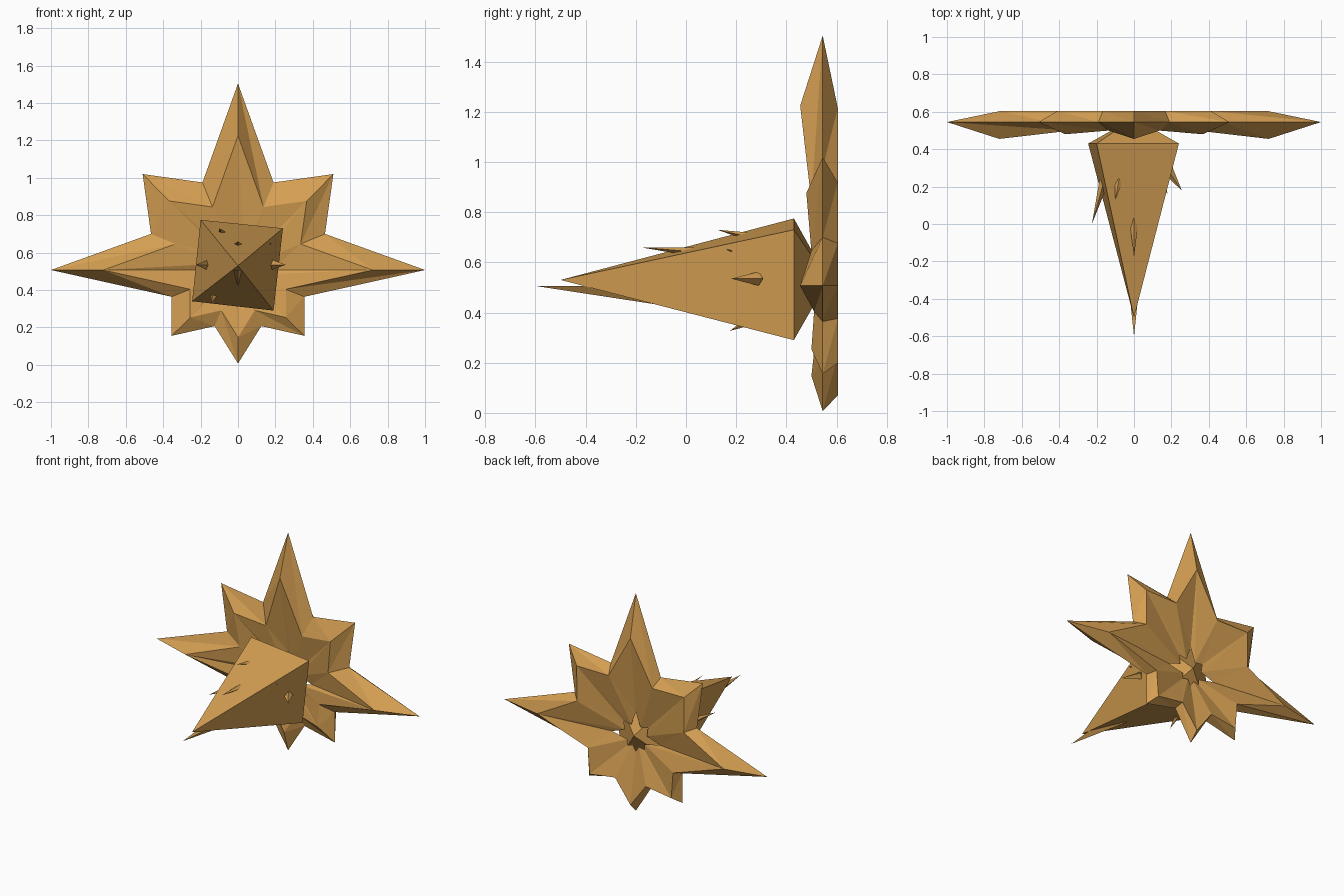
import bpy, bmesh, math
from mathutils import Vector

if "Cube" in bpy.data.objects:
    bpy.data.objects.remove(bpy.data.objects["Cube"])

mat = bpy.data.materials.new("tan_gold")
mat.diffuse_color = (0.66, 0.345, 0.085, 1)
mat.use_nodes = True
mat.node_tree.nodes["Principled BSDF"].inputs["Base Color"].default_value = mat.diffuse_color


def make(name, bm):
    bmesh.ops.recalc_face_normals(bm, faces=bm.faces)
    me = bpy.data.meshes.new(name)
    bm.to_mesh(me)
    bm.free()
    me.materials.append(mat)
    ob = bpy.data.objects.new(name, me)
    bpy.context.collection.objects.link(ob)
    return ob


CZ, MID = 0.507, 0.545

# star plate: half outline (x, z from centre), mirrored to the other side
half = [(0, 0.997), (0.19, 0.468), (0.51, 0.513), (0.465, 0.193), (1.0, 0.0),
        (0.355, -0.143), (0.355, -0.352), (0.125, -0.30), (0, -0.5)]
outline = half + [(-x, z) for x, z in reversed(half[1:-1])]


def back_scale(l):
    return min(1.0, 1.04 - 0.33 * l)


# rings around the blade section: rim, front ridge, inner hole, back edge
bm = bmesh.new()
rings = [[], [], [], []]
for x, z in outline:
    l = math.hypot(x, z)
    b = back_scale(l)
    for ring, (s, y) in zip(rings, [(1, MID), (0.72, MID - 0.09 * l),
                                    (0.18, MID), (b, 0.605)]):
        ring.append(bm.verts.new((x * s, y, CZ + z * s)))
n = len(outline)
for k in range(4):
    a, b = rings[k], rings[(k + 1) % 4]
    for i in range(n):
        j = (i + 1) % n
        q = [a[i], a[j], b[j], b[i]]
        # triangles keep the twisted panels flat
        bm.faces.new((q[0], q[1], q[2]))
        bm.faces.new((q[0], q[2], q[3]))
make("star_plate", bm)

# central four-sided spike with a shallow pyramid back
bm = bmesh.new()
base = [bm.verts.new((x, 0.43, z)) for x, z in
        [(-0.20, 0.775), (0.24, 0.73), (0.19, 0.29), (-0.245, 0.34)]]
for y in (-0.5, 0.567):
    tip = bm.verts.new((0, y, 0.53))
    for i in range(4):
        bm.faces.new((base[i], base[(i + 1) % 4], tip))
make("central_spike", bm)


# small four-sided thorns growing from the spike
def thorn(name, root, tip, rx, rz):
    root, tip = Vector(root), Vector(tip)
    d = (tip - root).normalized()
    u = d.cross(Vector((0, 0, 1))).normalized()
    v = u.cross(d)
    bm = bmesh.new()
    r = [bm.verts.new(root + o) for o in (u * rx, v * rz, -u * rx, -v * rz)]
    t = bm.verts.new(tip)
    bm.faces.new(r)
    for i in range(4):
        bm.faces.new((r[i], r[(i + 1) % 4], t))
    make(name, bm)


thorn("top_thorn", (0, 0.03, 0.642), (0, -0.18, 0.66), 0.025, 0.018)
thorn("upper_left_thorn", (-0.08, 0.24, 0.705), (-0.10, 0.125, 0.73), 0.022, 0.015)
thorn("upper_right_thorn", (0.16, 0.20, 0.64), (0.18, 0.16, 0.652), 0.01, 0.007)
thorn("right_thorn", (0.18, 0.29, 0.535), (0.255, 0.18, 0.535), 0.03, 0.028)
thorn("left_thorn", (-0.16, 0.23, 0.533), (-0.225, 0.0, 0.535), 0.025, 0.03)
thorn("lower_left_thorn", (-0.13, 0.25, 0.365), (-0.145, 0.175, 0.327), 0.015, 0.018)

# long lower tooth under the spike tip
bm = bmesh.new()
t = bm.verts.new((0, -0.6, 0.506))
r = [bm.verts.new(p) for p in [(-0.05, -0.13, 0.506), (0.05, -0.13, 0.506), (0, -0.07, 0.425)]]
bm.faces.new(r)
for i in range(3):
    bm.faces.new((r[i], r[(i + 1) % 3], t))
make("tip_tooth", bm)
